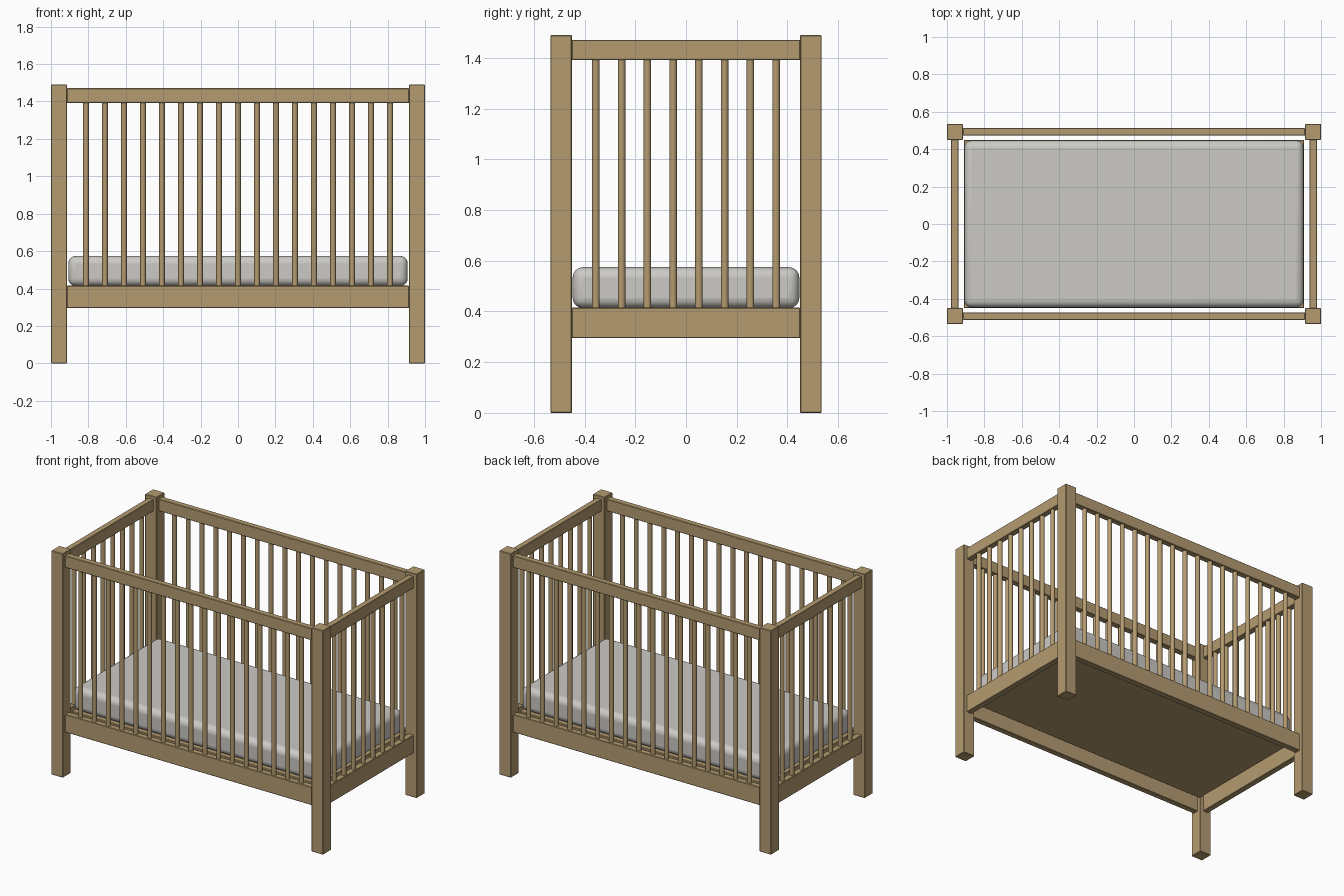
import bpy
import math

if "Cube" in bpy.data.objects:
    bpy.data.objects.remove(bpy.data.objects["Cube"], do_unlink=True)


def material(name, rgb):
    mat = bpy.data.materials.new(name)
    mat.use_nodes = True
    mat.diffuse_color = (*rgb, 1)
    mat.node_tree.nodes["Principled BSDF"].inputs["Base Color"].default_value = (*rgb, 1)
    return mat


wood = material("light wood", (0.46, 0.33, 0.165))
fabric = material("pale grey fabric", (0.60, 0.59, 0.56))


def box(name, center, size, mat, bevel=0.003, segments=1):
    bpy.ops.mesh.primitive_cube_add(size=1, location=center)
    ob = bpy.context.object
    ob.name = name
    ob.scale = size
    bpy.ops.object.transform_apply(location=False, rotation=False, scale=True)
    ob.data.materials.append(mat)
    mod = ob.modifiers.new("soft edges", "BEVEL")
    mod.width = bevel
    mod.segments = segments
    return ob


def spindle(name, x, y):
    bpy.ops.mesh.primitive_cylinder_add(vertices=16, radius=0.015,
                                        depth=SPINDLE_TOP - SPINDLE_BOTTOM,
                                        location=(x, y, (SPINDLE_TOP + SPINDLE_BOTTOM) / 2))
    ob = bpy.context.object
    ob.name = name
    ob.data.materials.append(wood)
    bpy.ops.object.shade_smooth_by_angle(angle=math.radians(40))


SPINDLE_BOTTOM, SPINDLE_TOP = 0.41, 1.395
POST, HEIGHT = 0.085, 1.49
POST_X, POST_Y = 0.9575, 0.4925
RAIL = 0.04
PITCH = 0.1016

# Corner posts
for sx, side in ((-1, "right"), (1, "left")):
    for sy, end in ((-1, "front"), (1, "back")):
        box(f"{end}_{side}_post", (sx * POST_X, sy * POST_Y, HEIGHT / 2),
            (POST, POST, HEIGHT), wood)

# Top and bottom rails on all four sides
for level, z, h in (("top", 1.431, 0.08), ("bottom", 0.355, 0.12)):
    for s, long_name, short_name in ((-1, "front", "right"), (1, "back", "left")):
        box(f"{long_name}_{level}_rail", (0, s * POST_Y, z), (1.83, RAIL, h), wood)
        box(f"{short_name}_{level}_rail", (s * POST_X, 0, z), (RAIL, 0.902, h), wood)

# Round spindles between the rails
for s, long_name, short_name in ((-1, "front", "right"), (1, "back", "left")):
    for i in range(17):
        spindle(f"{long_name}_spindle_{i + 1}", (i - 8) * PITCH, s * POST_Y)
    for i in range(8):
        spindle(f"{short_name}_spindle_{i + 1}", s * POST_X, (i - 3.5) * PITCH)

# Mattress support board and rounded mattress
box("mattress_board", (0, 0, 0.395), (1.82, 0.9, 0.036), wood)
box("mattress", (0, 0, 0.494), (1.815, 0.894, 0.161), fabric, 0.04, 4)
bpy.ops.object.shade_smooth_by_angle(angle=math.radians(40))
